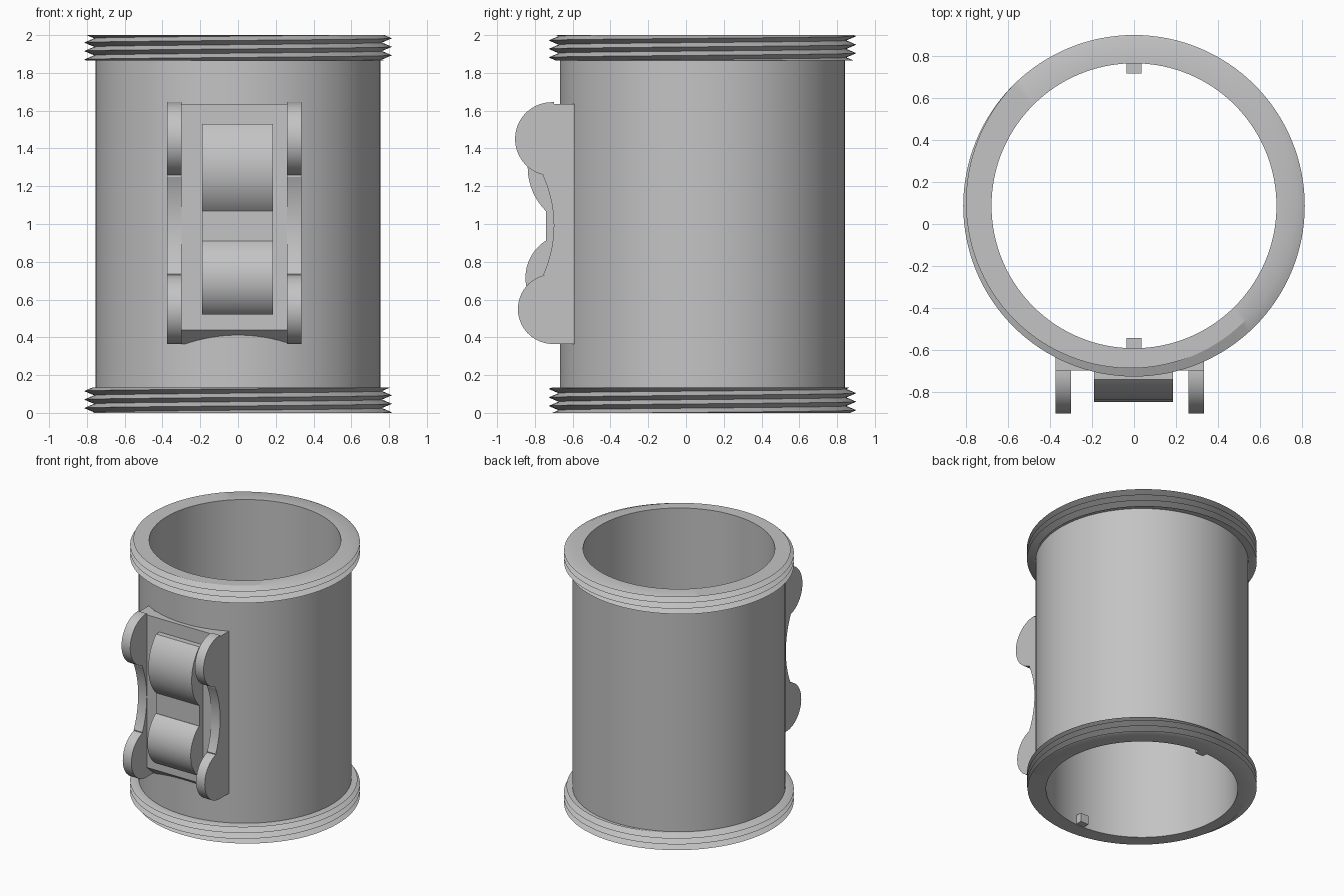
import bpy, bmesh, math
from math import sin, cos, pi, radians

if "Cube" in bpy.data.objects:
    bpy.data.objects.remove(bpy.data.objects["Cube"], do_unlink=True)

grey = bpy.data.materials.new("plain grey")
grey.use_nodes = True
grey.diffuse_color = (0.55, 0.55, 0.55, 1)
grey.node_tree.nodes["Principled BSDF"].inputs["Base Color"].default_value = (0.55, 0.55, 0.55, 1)

CY = 0.087                            # tube axis position in y
INNER, BODY, ROOT, CREST = 0.68, 0.755, 0.762, 0.815
PITCH, THREAD, HEIGHT, SEGS = 0.045, 0.135, 2.0, 128


def finish(name, bm):
    bmesh.ops.remove_doubles(bm, verts=bm.verts, dist=1e-5)
    bmesh.ops.recalc_face_normals(bm, faces=bm.faces)
    mesh = bpy.data.meshes.new(name)
    bm.to_mesh(mesh)
    bm.free()
    mesh.materials.append(grey)
    obj = bpy.data.objects.new(name, mesh)
    bpy.context.collection.objects.link(obj)
    bpy.ops.object.select_all(action='DESELECT')
    obj.select_set(True)
    bpy.context.view_layer.objects.active = obj
    bpy.ops.object.shade_smooth_by_angle(angle=radians(25))
    return obj


def arc(cy, cz, r, a0, a1, n=24):
    """Points (y, z) along an arc, angles in degrees."""
    angles = [radians(a0 + (a1 - a0) * i / n) for i in range(n + 1)]
    return [(cy + r * cos(a), cz + r * sin(a)) for a in angles]


def extrude_x(name, profile, x0, x1):
    """Extrude a closed (y, z) outline between two x positions."""
    bm = bmesh.new()
    face = bm.faces.new([bm.verts.new((x0, y, z)) for y, z in profile])
    new = bmesh.ops.extrude_face_region(bm, geom=[face])["geom"]
    verts = [v for v in new if isinstance(v, bmesh.types.BMVert)]
    bmesh.ops.translate(bm, verts=verts, vec=(x1 - x0, 0, 0))
    return finish(name, bm)


def thread_rows(z0, z1, turn):
    """Helical triangle wave between two heights, at one fraction of a turn."""
    shift = HEIGHT + PITCH * (turn - 0.375)
    first = math.floor((z0 - HEIGHT) / PITCH * 2) - 3
    last = math.ceil((z1 - HEIGHT) / PITCH * 2) + 3
    rows = []
    for k in range(first, last + 1):
        z = min(max(shift + PITCH * k / 2, z0), z1)
        phase = ((z - shift) / PITCH) % 1
        rows.append((ROOT + (CREST - ROOT) * abs(1 - 2 * phase), z))
    return rows


# Hollow tube with a screw thread at each end
bm = bmesh.new()
columns = []
for i in range(SEGS + 1):
    turn = i / SEGS
    a = 2 * pi * turn
    top = HEIGHT - THREAD
    section = ([(INNER, 0)] + thread_rows(0, THREAD, turn)
               + [(BODY, THREAD), (BODY, top)]
               + thread_rows(top, HEIGHT, turn) + [(INNER, HEIGHT)])
    columns.append([bm.verts.new((r * cos(a), CY + r * sin(a), z)) for r, z in section])
for left, right in zip(columns, columns[1:]):
    for j in range(len(left)):
        k = (j + 1) % len(left)
        bm.faces.new((left[j], right[j], right[k], left[k]))
finish("threaded_tube", bm)

# Side plates with two round lobes joined by a hollow
plate = ([(-0.55, 1.635), (-0.70, 1.635)]
         + arc(-0.71, 1.45, 0.195, 87, 257)
         + arc(-1.33, 0.992, 0.63, 24, -24)
         + arc(-0.705, 0.55, 0.185, 105, 270)
         + [(-0.55, 0.365)])
extrude_x("right_side_plate", plate, -0.375, -0.30)
extrude_x("left_side_plate", plate, 0.26, 0.335)

# Mounting pad with a sloped lower edge
pad = [(-0.615, 1.635), (-0.70, 1.635), (-0.70, 0.44), (-0.615, 0.365)]
extrude_x("mounting_pad", pad, -0.30, 0.26)

# Two rounded cushions with a bridge between them
X0, X1 = -0.19, 0.185
for name, z, half, front, sag in (("upper_cushion", 1.30, 0.23, -0.838, 0.095),
                                  ("lower_cushion", 0.715, 0.195, -0.85, 0.105)):
    r = (half * half + sag * sag) / (2 * sag)
    spread = math.degrees(math.asin(half / r))
    outline = arc(front + r, z, r, 180 - spread, 180 + spread)
    extrude_x(name, outline + [(-0.68, z - half), (-0.68, z + half)], X0, X1)
extrude_x("cushion_bridge", [(-0.68, 1.07), (-0.742, 1.07), (-0.742, 0.91), (-0.68, 0.91)], X0, X1)

# Small keys inside the lower opening
for name, side in (("back_key", 1), ("front_key", -1)):
    y0, y1 = CY + side * 0.632, CY + side * 0.70
    extrude_x(name, [(y0, 0.005), (y1, 0.005), (y1, 0.075), (y0, 0.075)], -0.035, 0.035)
